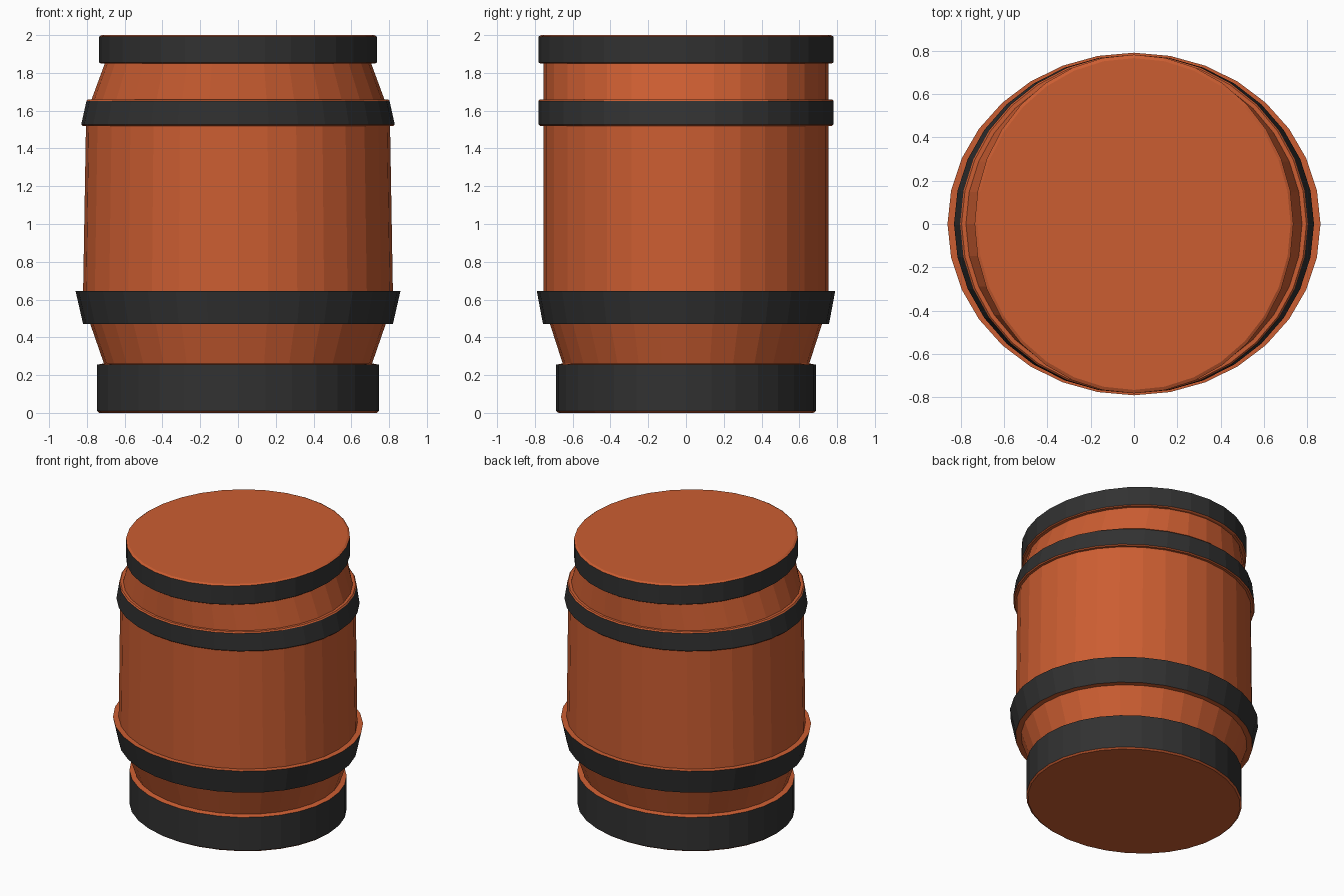
import bpy, bmesh, math

if "Cube" in bpy.data.objects:
    bpy.data.objects.remove(bpy.data.objects["Cube"])

SIDES = 32


def material(name, rgb):
    m = bpy.data.materials.new(name)
    m.diffuse_color = (*rgb, 1)
    m.use_nodes = True
    m.node_tree.nodes["Principled BSDF"].inputs["Base Color"].default_value = m.diffuse_color
    return m


wood = material("orange wood", (0.60, 0.110, 0.031))
iron = material("black iron", (0.031, 0.031, 0.031))

# Oval outline from the ground up: z, x radius, y radius,
# and the material of the strip leading up to the next ring (0 wood, 1 iron)
PROFILE = [
    (0.000, 0.735, 0.675, 0),   # bottom edge
    (0.010, 0.746, 0.688, 1),   # foot hoop
    (0.255, 0.746, 0.688, 0),
    (0.262, 0.710, 0.653, 0),   # lower staves
    (0.470, 0.782, 0.720, 0),
    (0.470, 0.820, 0.757, 1),   # lower hoop
    (0.645, 0.860, 0.790, 0),
    (0.645, 0.820, 0.755, 0),   # main staves
    (1.520, 0.805, 0.755, 0),
    (1.520, 0.823, 0.772, 0),
    (1.527, 0.830, 0.781, 1),   # upper hoop
    (1.652, 0.802, 0.781, 0),
    (1.660, 0.795, 0.773, 0),
    (1.660, 0.775, 0.755, 0),   # upper staves
    (1.850, 0.705, 0.755, 0),
    (1.850, 0.728, 0.772, 0),
    (1.856, 0.735, 0.781, 1),   # top hoop
    (1.992, 0.735, 0.781, 0),
    (2.000, 0.722, 0.765, 0),   # lid edge
]

# Barrel: stacked oval rings, capped at both ends
bm = bmesh.new()
rings = []
for z, rx, ry, _ in PROFILE:
    angles = [2 * math.pi * i / SIDES for i in range(SIDES)]
    rings.append([bm.verts.new((rx * math.cos(a), ry * math.sin(a), z)) for a in angles])

for k in range(len(rings) - 1):
    low, high = rings[k], rings[k + 1]
    for i in range(SIDES):
        j = (i + 1) % SIDES
        face = bm.faces.new((low[i], low[j], high[j], high[i]))
        face.material_index = PROFILE[k][3]

bm.faces.new(rings[0][::-1])   # underside
bm.faces.new(rings[-1])        # lid

mesh = bpy.data.meshes.new("barrel")
bm.to_mesh(mesh)
bm.free()
mesh.materials.append(wood)
mesh.materials.append(iron)
barrel = bpy.data.objects.new("barrel", mesh)
bpy.context.collection.objects.link(barrel)
